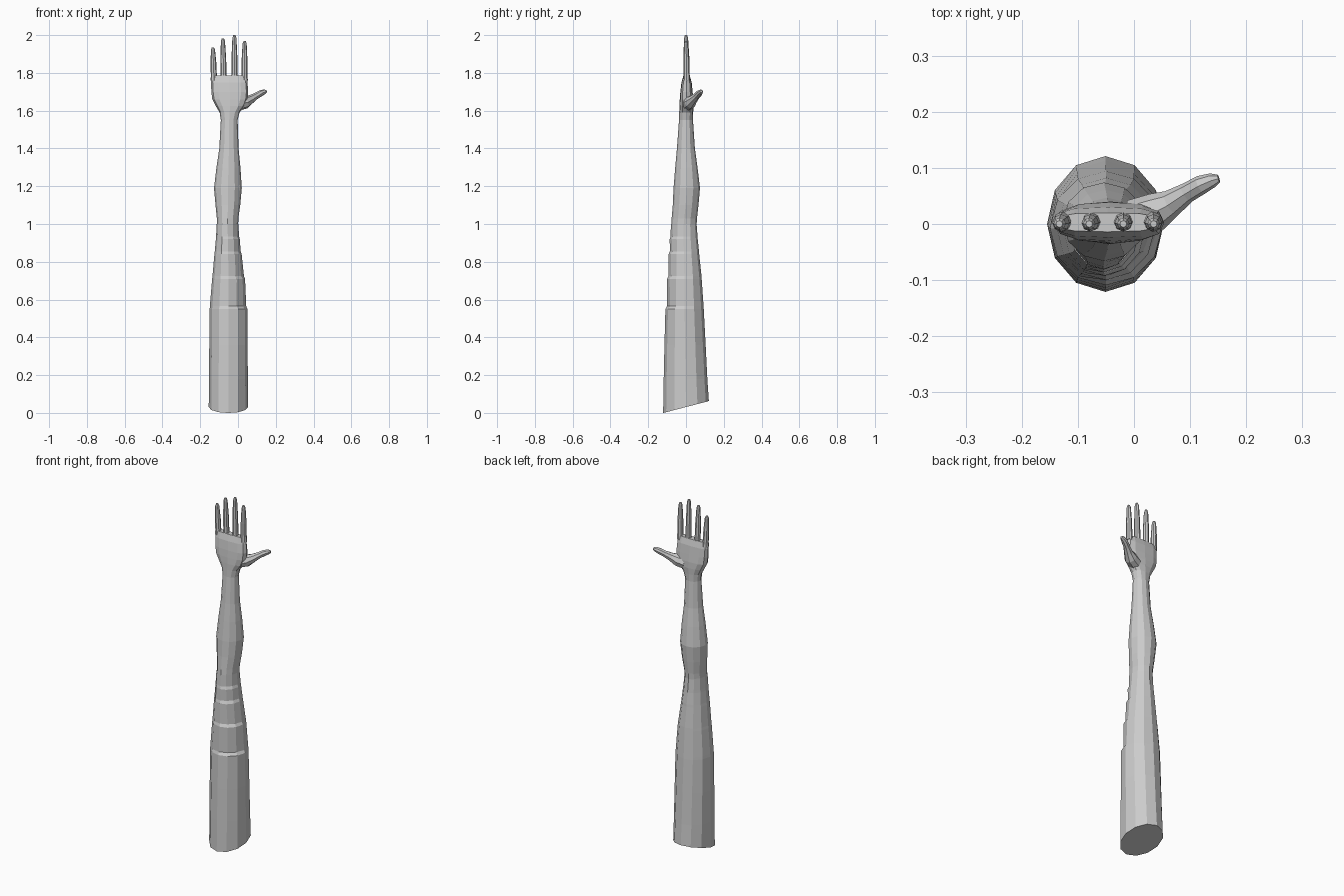
import bpy, math
from mathutils import Vector

skin = bpy.data.materials.new("light grey")
skin.diffuse_color = (0.6, 0.6, 0.6, 1)


def loft(name, rings, cap_start=True, cap_end=True):
    """Skin equal-length rings of points into one flat-shaded object."""
    n = len(rings[0])
    verts = [p for r in rings for p in r]
    faces = [(k * n + i, k * n + (i + 1) % n, (k + 1) * n + (i + 1) % n, (k + 1) * n + i)
             for k in range(len(rings) - 1) for i in range(n)]
    if cap_start:
        faces.append(tuple(reversed(range(n))))
    if cap_end:
        faces.append(tuple(range(len(verts) - n, len(verts))))
    mesh = bpy.data.meshes.new(name)
    mesh.from_pydata(verts, [], faces)
    mesh.materials.append(skin)
    obj = bpy.data.objects.new(name, mesh)
    bpy.context.collection.objects.link(obj)
    return obj


def ring(z, x0, x1, y0, y1, n=12, power=1.0, fold=0.0, slant=0.0):
    """Horizontal oval inside the given limits; fold pushes in the front right."""
    pts = []
    for i in range(n):
        a = 2 * math.pi * i / n
        c, s = math.cos(a), math.sin(a)
        dent = 1 - fold * max(0, math.cos(a + math.radians(50))) ** 2
        x = (x0 + x1) / 2 + (x1 - x0) / 2 * math.copysign(abs(c) ** power, c) * dent
        y = (y0 + y1) / 2 + (y1 - y0) / 2 * math.copysign(abs(s) ** power, s) * dent
        pts.append((x, y, z + slant * y))
    return pts


def tube(name, path, n=8, side=Vector((1, 0, 0))):
    """Tapered tube along points (x, y, z, radius)."""
    pts = [Vector(p[:3]) for p in path]
    rings = []
    for k, p in enumerate(pts):
        t = (pts[min(k + 1, len(pts) - 1)] - pts[max(k - 1, 0)]).normalized()
        u = (side - t * side.dot(t)).normalized()
        v = t.cross(u)
        rings.append([p + path[k][3] * (u * math.cos(2 * math.pi * i / n)
                      + v * math.sin(2 * math.pi * i / n)) for i in range(n)])
    return loft(name, rings)


# Upper arm sleeve: slanted hem, stepped folds on the front right
loft("sleeve", [
    ring(0.031, -0.155, 0.053, -0.121, 0.121, slant=0.26),
    ring(0.18, -0.154, 0.052, -0.118, 0.113),
    ring(0.36, -0.152, 0.051, -0.114, 0.104),
    ring(0.55, -0.150, 0.050, -0.109, 0.094),
    ring(0.565, -0.149, 0.049, -0.108, 0.093, fold=0.13),
    ring(0.71, -0.137, 0.038, -0.101, 0.083, fold=0.02),
    ring(0.725, -0.135, 0.036, -0.100, 0.082, fold=0.13),
    ring(0.84, -0.125, 0.020, -0.093, 0.070, fold=0.02),
    ring(0.855, -0.123, 0.018, -0.092, 0.069, fold=0.13),
    ring(0.92, -0.117, 0.010, -0.087, 0.062, fold=0.02),
    ring(0.935, -0.116, 0.008, -0.086, 0.061, fold=0.1),
    ring(1.00, -0.113, 0.002, -0.080, 0.056),
], cap_end=False)

# Forearm running into wrist and palm
loft("forearm_and_palm", [
    ring(0.97, -0.111, 0.000, -0.080, 0.055),
    ring(1.03, -0.112, 0.002, -0.076, 0.058),
    ring(1.10, -0.119, 0.012, -0.070, 0.066),
    ring(1.19, -0.127, 0.020, -0.066, 0.074),
    ring(1.30, -0.114, 0.013, -0.057, 0.061),
    ring(1.40, -0.099, 0.003, -0.048, 0.047),
    ring(1.55, -0.091, -0.002, -0.037, 0.037),
    ring(1.59, -0.097, 0.008, -0.036, 0.038, power=0.9),
    ring(1.625, -0.118, 0.036, -0.035, 0.040, power=0.85),
    ring(1.66, -0.136, 0.050, -0.033, 0.039, power=0.75),
    ring(1.70, -0.141, 0.054, -0.030, 0.035, power=0.7),
    ring(1.75, -0.143, 0.050, -0.024, 0.030, power=0.7),
    ring(1.785, -0.142, 0.047, -0.014, 0.020, power=0.7),
])

# Four fingers with slightly thicker knuckles
for name, x0, x1, top in (("little_finger", -0.127, -0.133, 1.935),
                          ("ring_finger", -0.076, -0.080, 1.982),
                          ("middle_finger", -0.019, -0.019, 2.0),
                          ("index_finger", 0.034, 0.035, 1.968)):
    length = top - 1.76
    tube(name, [(x0 + (x1 - x0) * f, 0.004 - 0.004 * f, 1.76 + length * f, r)
                for f, r in ((0, 0.018), (0.15, 0.016), (0.45, 0.0155), (0.52, 0.0155),
                             (0.78, 0.0125), (0.93, 0.011), (1.0, 0.006))])

# Thumb leaning out and back
tube("thumb", [(0.000, 0.008, 1.635, 0.036), (0.040, 0.022, 1.645, 0.034),
               (0.068, 0.038, 1.660, 0.024), (0.095, 0.056, 1.677, 0.018),
               (0.120, 0.070, 1.692, 0.017), (0.140, 0.078, 1.700, 0.013),
               (0.151, 0.081, 1.702, 0.007)], side=Vector((0, 0, 1)))
